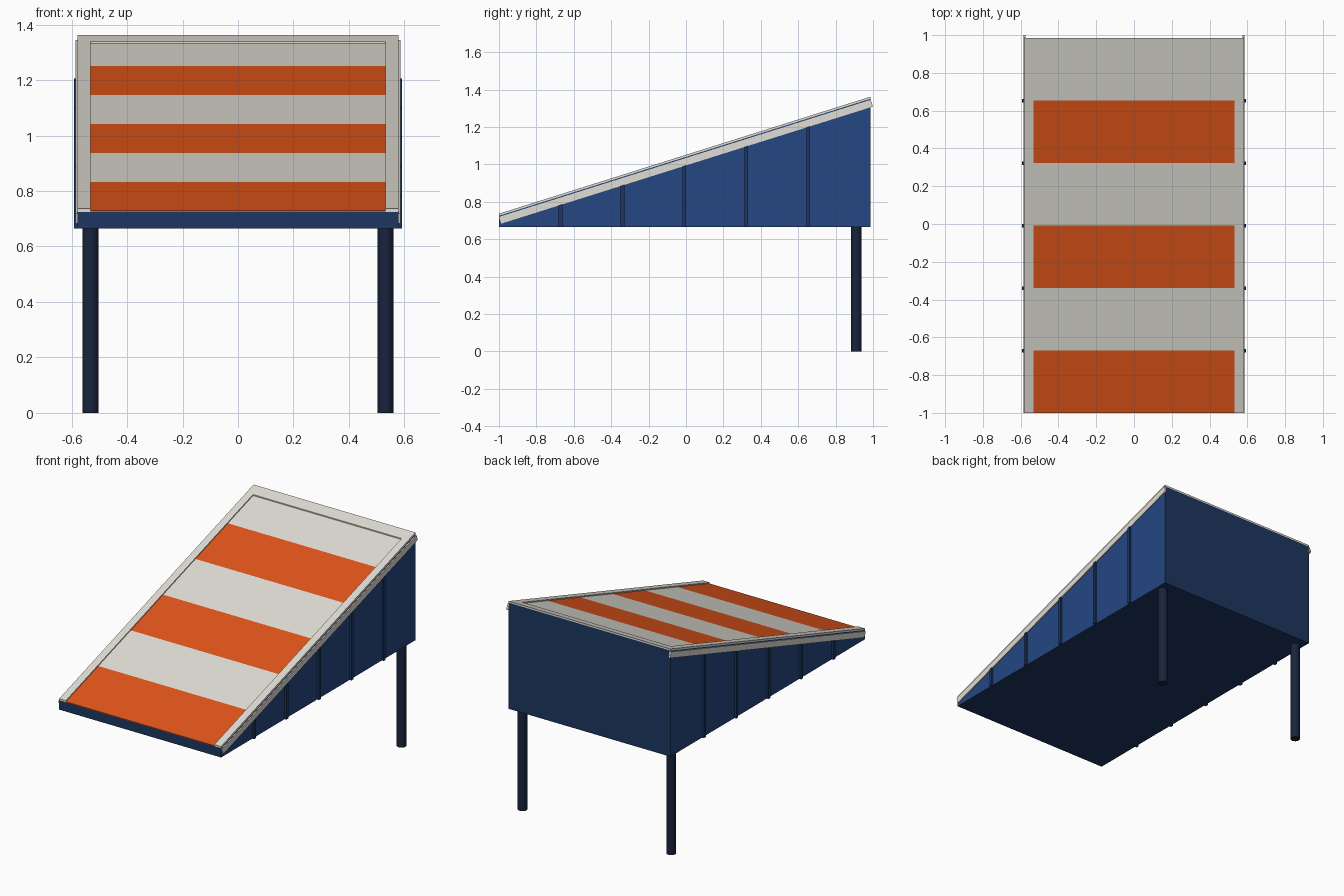
import bpy, bmesh, math

if "Cube" in bpy.data.objects:
    bpy.data.objects.remove(bpy.data.objects["Cube"])

SLOPE, FRONT, BACK, BASE = 0.315, -1.0, 0.986, 0.665


def deck_z(y):
    return 0.725 + SLOPE * (y - FRONT)


def material(name, rgb):
    m = bpy.data.materials.new(name)
    m.diffuse_color = (*rgb, 1)
    m.use_nodes = True
    m.node_tree.nodes["Principled BSDF"].inputs["Base Color"].default_value = m.diffuse_color
    return m


white = material("off_white", (0.75, 0.72, 0.66))
orange = material("orange", (0.75, 0.09, 0.01))
blue = material("side_blue", (0.018, 0.063, 0.223))
navy = material("navy", (0.012, 0.037, 0.115))
dark = material("dark_navy", (0.009, 0.017, 0.045))


def prism(name, profile, x0, x1, mat):
    """Extrude a closed (y, z) profile from x0 to x1."""
    bm = bmesh.new()
    face = bm.faces.new([bm.verts.new((x0, y, z)) for y, z in profile])
    ext = bmesh.ops.extrude_face_region(bm, geom=[face])["geom"]
    verts = [v for v in ext if isinstance(v, bmesh.types.BMVert)]
    bmesh.ops.translate(bm, verts=verts, vec=(x1 - x0, 0, 0))
    bmesh.ops.recalc_face_normals(bm, faces=bm.faces)
    me = bpy.data.meshes.new(name)
    bm.to_mesh(me)
    bm.free()
    me.materials.append(mat)
    ob = bpy.data.objects.new(name, me)
    bpy.context.collection.objects.link(ob)
    return ob


def slab(name, x0, x1, y0, y1, low, high, mat):
    """Plate following the slope, between two heights above the deck line."""
    return prism(name, [(y0, deck_z(y0) + low), (y1, deck_z(y1) + low),
                        (y1, deck_z(y1) + high), (y0, deck_z(y0) + high)], x0, x1, mat)


# Wedge body, with lighter blue on the two side faces
body = prism("wedge_body", [(FRONT, BASE), (BACK, BASE), (BACK, deck_z(BACK)),
                            (FRONT, deck_z(FRONT))], -0.579, 0.579, navy)
body.data.materials.append(blue)
for p in body.data.polygons:
    if abs(p.normal.x) > 0.9:
        p.material_index = 1

# Striped deck
step = (BACK - FRONT) / 6
for i in range(6):
    y0 = FRONT + i * step
    y1 = y0 + step if i < 5 else 0.92
    slab(f"deck_stripe_{i + 1}", -0.531, 0.531, y0, y1, 0, 0.004,
         white if i % 2 else orange)

# Raised border across the back
slab("border_back", -0.531, 0.531, 0.912, BACK, 0, 0.011, white)

for side, s in (("left", -1), ("right", 1)):
    # Raised border along the deck edge
    slab(f"border_{side}", s * 0.531, s * 0.579, FRONT, BACK, 0, 0.011, white)

    # Side trim with ends square to the slope
    skew = 0.040 * SLOPE
    y_end = BACK + 0.001
    prism(f"side_trim_{side}",
          [(FRONT, deck_z(FRONT) - 0.006), (y_end, deck_z(y_end) - 0.006),
           (y_end + skew, deck_z(y_end + skew) - 0.046),
           (FRONT + skew, deck_z(FRONT + skew) - 0.046)],
          s * 0.574, s * 0.586, white)

    # Upright ribs on the side panel
    for i in range(1, 6):
        y = FRONT + i * step - 0.002
        a, b = y - 0.01, y + 0.01
        prism(f"rib_{side}_{i}", [(a, BASE), (b, BASE), (b, deck_z(b) - 0.044),
                                  (a, deck_z(a) - 0.044)], s * 0.575, s * 0.592, navy)

    # Back leg
    bpy.ops.mesh.primitive_cylinder_add(vertices=16, radius=0.029, depth=BASE + 0.005,
                                        location=(s * 0.532, 0.91, (BASE + 0.005) / 2))
    leg = bpy.context.object
    leg.name = f"back_leg_{side}"
    leg.data.materials.append(dark)
    bpy.ops.object.shade_smooth_by_angle(angle=math.radians(40))
